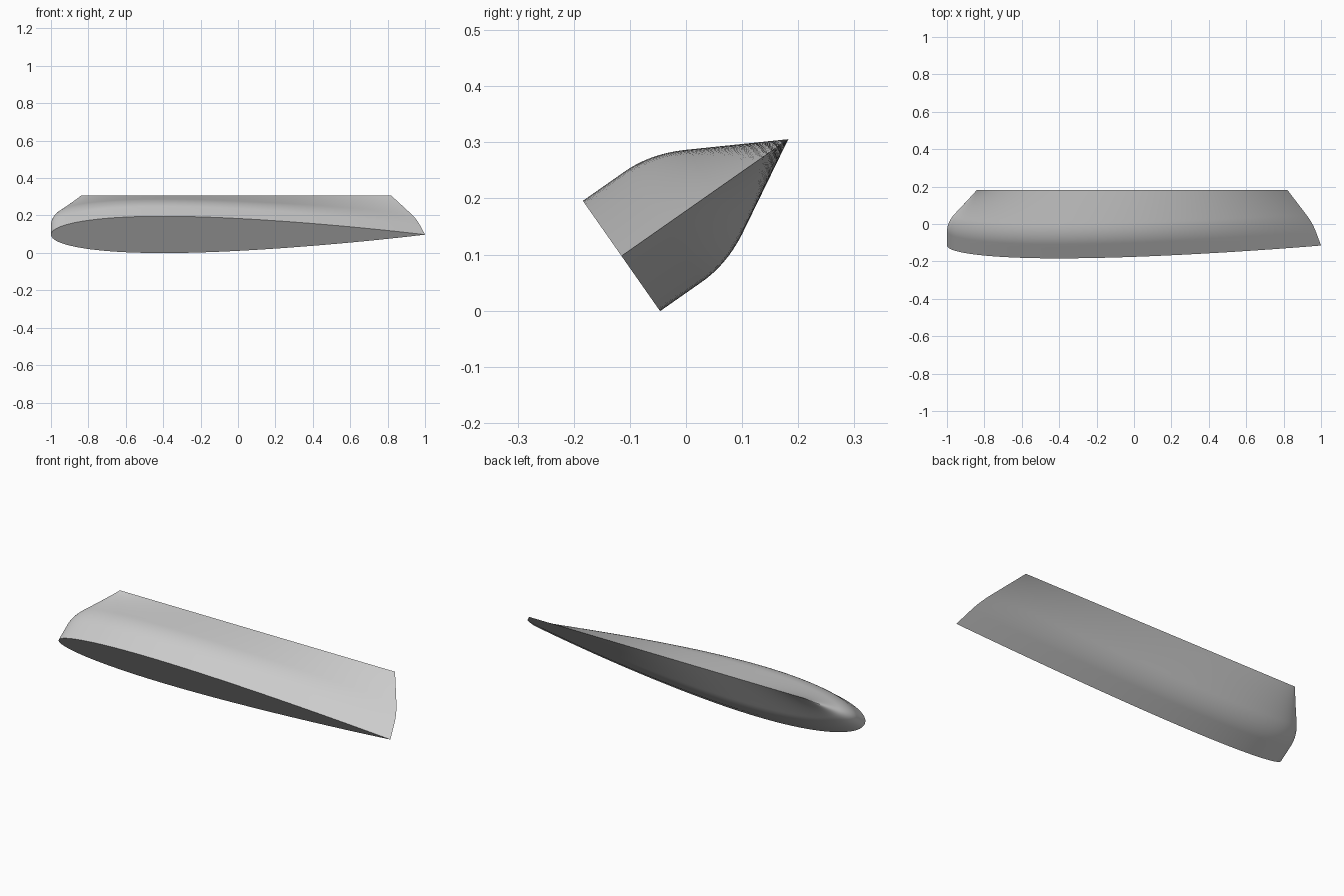
import bpy, bmesh, math
from mathutils import Vector

cube = bpy.data.objects.get("Cube")
if cube:
    bpy.data.objects.remove(cube, do_unlink=True)

TILT = math.radians(35)
SPAN_DIR = Vector((0, math.cos(TILT), math.sin(TILT)))
UP_DIR = Vector((0, -math.sin(TILT), math.cos(TILT)))
ROOT = Vector((0, -0.115, 0.0975))
HALF = 48      # points per airfoil side
BEND = 20      # sections in the rounded bend


def half_thickness(u):
    """Symmetric airfoil, closed at the trailing edge (chord 2)."""
    return 1.2 * (0.2969 * math.sqrt(u) - 0.126 * u - 0.3516 * u**2
                  + 0.2843 * u**3 - 0.1036 * u**4)


def section(s, lead, trail, thick):
    """One closed airfoil loop at span distance s."""
    pts = []
    for i in range(2 * HALF):
        a = math.pi * i / HALF
        u = (1 + math.cos(a)) / 2
        t = half_thickness(u) * thick * (1 if i <= HALF else -1)
        x = lead + (trail - lead) * u
        pts.append(ROOT + Vector((x, 0, 0)) + SPAN_DIR * s + UP_DIR * t)
    return pts


# Stations: span, leading edge, trailing edge, thickness factor
root = Vector((0, -1, 1, 1))
corner = Vector((0.147, -1, 0.955, 1))
tip = Vector((0.363, -0.84, 0.82, 0))
bend_start = root.lerp(corner, 0.62)
bend_end = corner.lerp(tip, 0.26)

stations = [root.lerp(bend_start, i / 4) for i in range(4)]
for i in range(BEND + 1):
    k = i / BEND
    stations.append(bend_start.lerp(corner, k).lerp(corner.lerp(bend_end, k), k))
stations += [bend_end.lerp(tip, i / 12) for i in range(1, 13)]

# Loft the wing tip, with a flat root cap and a knife-edge end
bm = bmesh.new()
loops = [[bm.verts.new(p) for p in section(*st)] for st in stations]
n = 2 * HALF
for a, b in zip(loops, loops[1:]):
    for i in range(n):
        j = (i + 1) % n
        bm.faces.new((a[i], a[j], b[j], b[i]))
bm.faces.new(loops[0])
bmesh.ops.remove_doubles(bm, verts=bm.verts, dist=1e-5)
bmesh.ops.recalc_face_normals(bm, faces=bm.faces)

mesh = bpy.data.meshes.new("wing_tip")
bm.to_mesh(mesh)
bm.free()
wing = bpy.data.objects.new("wing_tip", mesh)
bpy.context.collection.objects.link(wing)

# Plain grey finish
grey = bpy.data.materials.new("plain_grey")
grey.use_nodes = True
color = (0.6, 0.6, 0.6, 1)
grey.diffuse_color = color
grey.node_tree.nodes["Principled BSDF"].inputs["Base Color"].default_value = color
mesh.materials.append(grey)

bpy.ops.object.select_all(action='DESELECT')
wing.select_set(True)
bpy.context.view_layer.objects.active = wing
bpy.ops.object.shade_smooth_by_angle(angle=math.radians(40))
